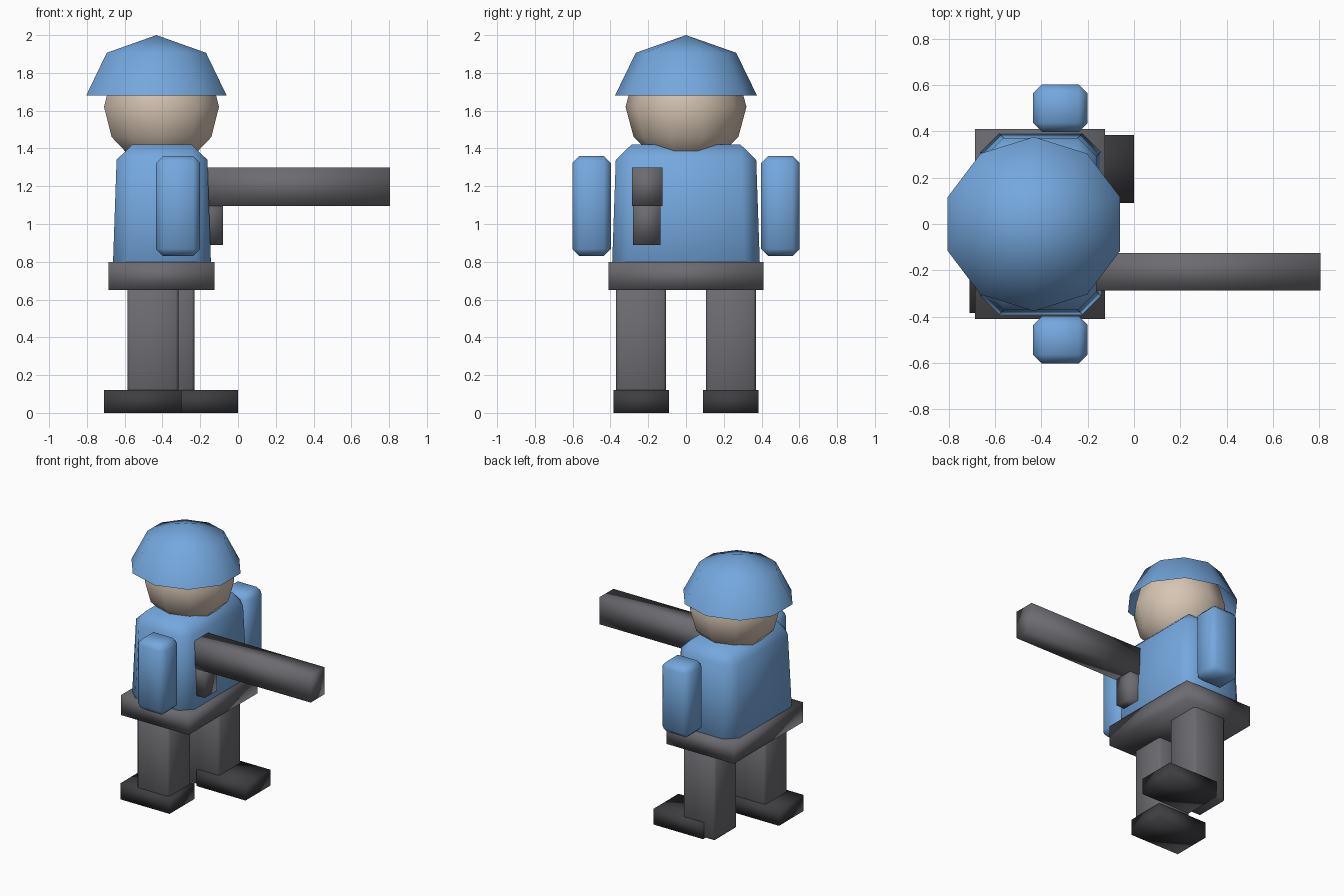
import bpy, bmesh
from mathutils import Vector

old = bpy.data.objects.get("Cube")
if old:
    bpy.data.objects.remove(old, do_unlink=True)


def material(name, r, g, b):
    m = bpy.data.materials.new(name)
    m.use_nodes = True
    m.diffuse_color = (r, g, b, 1)
    m.node_tree.nodes["Principled BSDF"].inputs["Base Color"].default_value = (r, g, b, 1)
    return m


BLUE = material("light blue", 0.175, 0.39, 0.73)
SKIN = material("skin", 0.68, 0.56, 0.45)
GREY = material("dark grey", 0.15, 0.147, 0.162)
BLACK = material("charcoal", 0.048, 0.048, 0.054)


def finish(bm, name, mat):
    bmesh.ops.recalc_face_normals(bm, faces=bm.faces)
    for f in bm.faces:
        f.smooth = True
    mesh = bpy.data.meshes.new(name)
    bm.to_mesh(mesh)
    bm.free()
    mesh.materials.append(mat)
    obj = bpy.data.objects.new(name, mesh)
    bpy.context.collection.objects.link(obj)
    return obj


def box(name, mat, x, y, z, bevel=0, taper=0):
    """Box between (min, max) pairs; taper pulls the top sides inward."""
    lo, hi = Vector((x[0], y[0], z[0])), Vector((x[1], y[1], z[1]))
    mid, size = (lo + hi) / 2, hi - lo
    bm = bmesh.new()
    bmesh.ops.create_cube(bm, size=1)
    for v in bm.verts:
        top = v.co.z > 0
        v.co = mid + v.co * size
        if top and taper:
            for i in (0, 1):
                v.co[i] += taper if v.co[i] < mid[i] else -taper
    if bevel:
        bmesh.ops.bevel(bm, geom=bm.edges[:], offset=bevel, segments=1,
                        affect='EDGES', clamp_overlap=True)
    return finish(bm, name, mat)


def ball(name, mat, centre, radii, rings, half=False):
    """Ten-sided ball, or only its open upper half."""
    bm = bmesh.new()
    bmesh.ops.create_uvsphere(bm, u_segments=10, v_segments=rings, radius=1)
    if half:
        low = [v for v in bm.verts if v.co.z < -0.01]
        bmesh.ops.delete(bm, geom=low, context='VERTS')
    for v in bm.verts:
        v.co = Vector(centre) + v.co * Vector(radii)
    return finish(bm, name, mat)


# Head and helmet
ball("head", SKIN, (-0.405, 0, 1.62), (0.32, 0.32, 0.32), 6)
ball("helmet", BLUE, (-0.432, 0, 1.68), (0.391, 0.376, 0.32), 4, half=True)

# Torso and belt
box("torso", BLUE, (-0.665, -0.14), (-0.394, 0.394), (0.70, 1.42), 0.08, 0.025)
box("belt", GREY, (-0.685, -0.125), (-0.41, 0.41), (0.65, 0.80))

# Arms
for side, s in (("left", 1), ("right", -1)):
    y = sorted((0.398 * s, 0.602 * s))
    box(side + "_arm", BLUE, (-0.435, -0.20), y, (0.83, 1.36), 0.038)

# Legs and feet, placed in a stride
for side, s, leg_x, foot_x in (("left", 1, -0.50, -0.41), ("right", -1, -0.585, -0.71)):
    leg_y = sorted((0.105 * s, 0.37 * s))
    foot_y = sorted((0.09 * s, 0.383 * s))
    box(side + "_leg", GREY, (leg_x, leg_x + 0.27), leg_y, (0.002, 0.70), 0.015)
    box(side + "_foot", BLACK, (foot_x, foot_x + 0.41), foot_y, (0, 0.12))

# Barrel and grip held at the chest
box("barrel", GREY, (-0.25, 0.805), (-0.287, -0.125), (1.095, 1.30))
box("grip", GREY, (-0.25, -0.08), (-0.28, -0.135), (0.89, 1.15))
